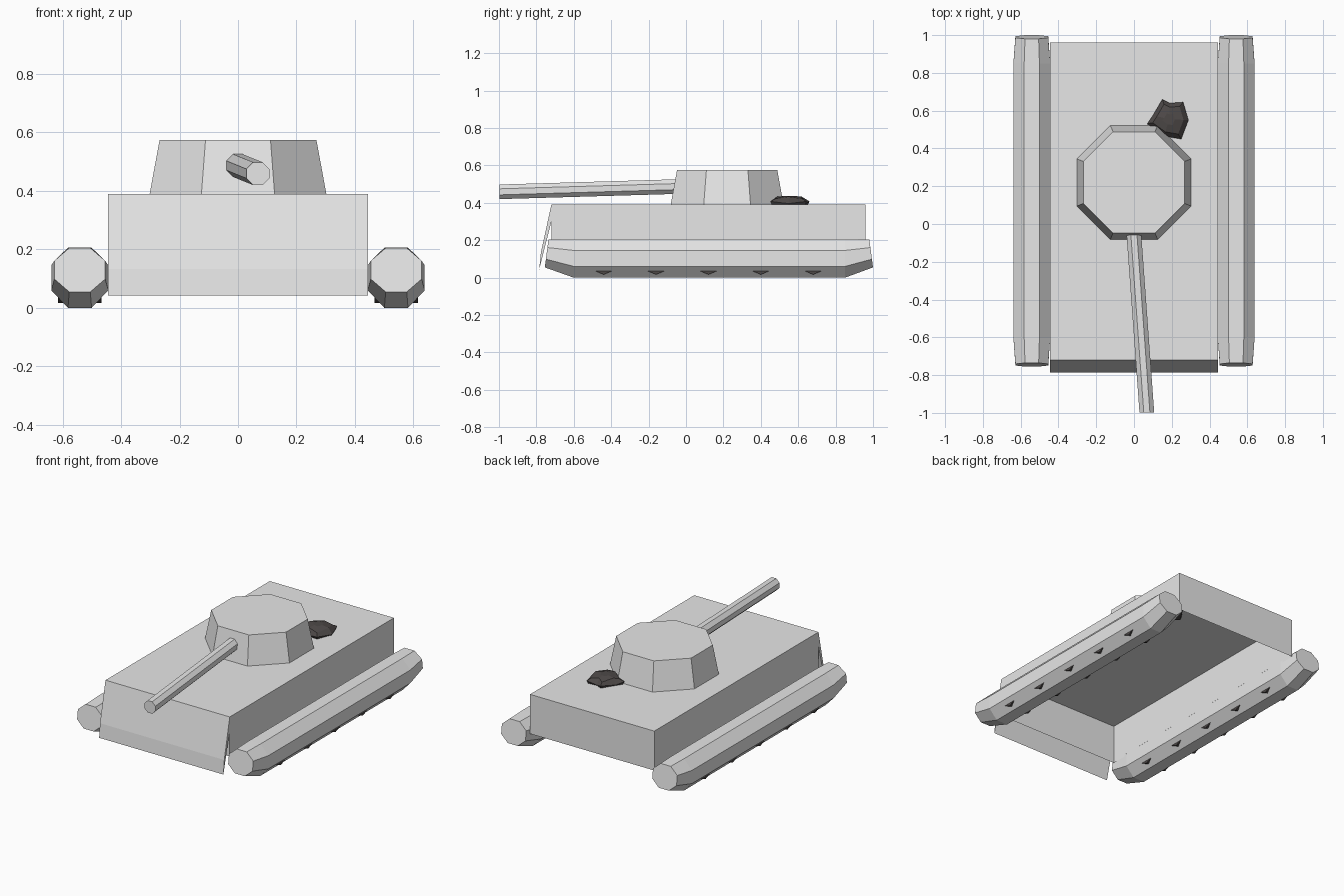
import bpy, bmesh, math
from mathutils import Vector

if "Cube" in bpy.data.objects:
    bpy.data.objects.remove(bpy.data.objects["Cube"])


def material(name, colour):
    m = bpy.data.materials.new(name)
    m.diffuse_color = (*colour, 1)
    m.use_nodes = True
    m.node_tree.nodes["Principled BSDF"].inputs["Base Color"].default_value = m.diffuse_color
    return m


GREY = material("light grey", (0.8, 0.8, 0.8))
DARK = material("dark charcoal", (0.075, 0.066, 0.064))


def loft(name, rings, mat, cap_start=True):
    """Skin a list of equal-length rings and cap the ends."""
    bm = bmesh.new()
    vs = [[bm.verts.new(p) for p in r] for r in rings]
    n = len(rings[0])
    for a, b in zip(vs, vs[1:]):
        for i in range(n):
            j = (i + 1) % n
            bm.faces.new((a[i], a[j], b[j], b[i]))
    if cap_start:
        bm.faces.new(vs[0])
    bm.faces.new(vs[-1])
    bmesh.ops.recalc_face_normals(bm, faces=bm.faces)
    me = bpy.data.meshes.new(name)
    bm.to_mesh(me)
    bm.free()
    me.materials.append(mat)
    ob = bpy.data.objects.new(name, me)
    bpy.context.collection.objects.link(ob)
    return ob


def octagon(rx, ry, offset=0.5):
    """Corner points of an octagon; offset 0.5 gives flats on the axes, rx/ry to the flats."""
    k = 1 / math.cos(math.pi / 8) if offset else 1
    return [(rx * k * math.cos((i + offset) * math.pi / 4),
             ry * k * math.sin((i + offset) * math.pi / 4)) for i in range(8)]


# Hull: hollow box, open underneath
corners = [(-0.445, -0.72), (0.445, -0.72), (0.445, 0.96), (-0.445, 0.96)]
loft("hull", [[(x, y, z) for x, y in corners] for z in (0.135, 0.39)], GREY, cap_start=False)

# Overhanging front plate
plate = [(-0.72, 0.39), (-0.776, 0.133), (-0.785, 0.042), (-0.72, 0.30)]
loft("front_plate", [[(x, y, z) for y, z in plate] for x in (-0.445, 0.445)], GREY)

# Turret: tapered octagon
loft("turret", [[(x, y + 0.22, z) for x, y in octagon(r, r)]
                for r, z in ((0.302, 0.39), (0.268, 0.575))], GREY)

# Gun barrel, turned slightly to the side and drooping
start, end = Vector((-0.006, 0.02, 0.489)), Vector((0.068, -0.998, 0.459))
loft("gun_barrel", [[c + Vector((x, 0, z)) for x, z in octagon(0.039, 0.039)]
                    for c in (start, end)], GREY)

# Tracks with upswept ends, and the wheels that poke through underneath
for side, label in ((-1, "left"), (1, "right")):
    cx = side * 0.541
    rings = []
    for y, lean, rx, rz, cz in ((-0.745, 0.13, 0.087, 0.075, 0.13),
                                (-0.60, 0, 0.0975, 0.103, 0.103),
                                (0.85, 0, 0.0975, 0.103, 0.103),
                                (0.99, -0.13, 0.087, 0.075, 0.13)):
        rings.append([(cx + x, y + lean * z, cz + z) for x, z in octagon(rx, rz)])
    loft(label + "_track", rings, GREY)
    for i in range(5):
        y = -0.44 + 0.28 * i
        loft(f"{label}_wheel_{i + 1}",
             [[(cx + dx, y + a, 0.09 + b) for a, b in octagon(0.073, 0.073, 0)]
              for dx in (-0.074, 0.074)], DARK)

# Crumpled dark lump on the rear deck: jagged outline tapering to a low crown
outline = [(0.15, 0.66), (0.19, 0.64), (0.26, 0.645), (0.288, 0.55), (0.25, 0.45),
           (0.16, 0.465), (0.07, 0.53), (0.10, 0.575)]
middle = Vector((0.185, 0.555))
rings = []
for scale, z, bump in ((0.9, 0.385, 0), (1.0, 0.402, 0.006), (0.75, 0.427, -0.006), (0.3, 0.437, 0)):
    ring = []
    for i, p in enumerate(outline):
        q = middle + (Vector(p) - middle) * scale
        ring.append((q.x, q.y, z + bump * (-1) ** i))
    rings.append(ring)
loft("deck_lump", rings, DARK)
